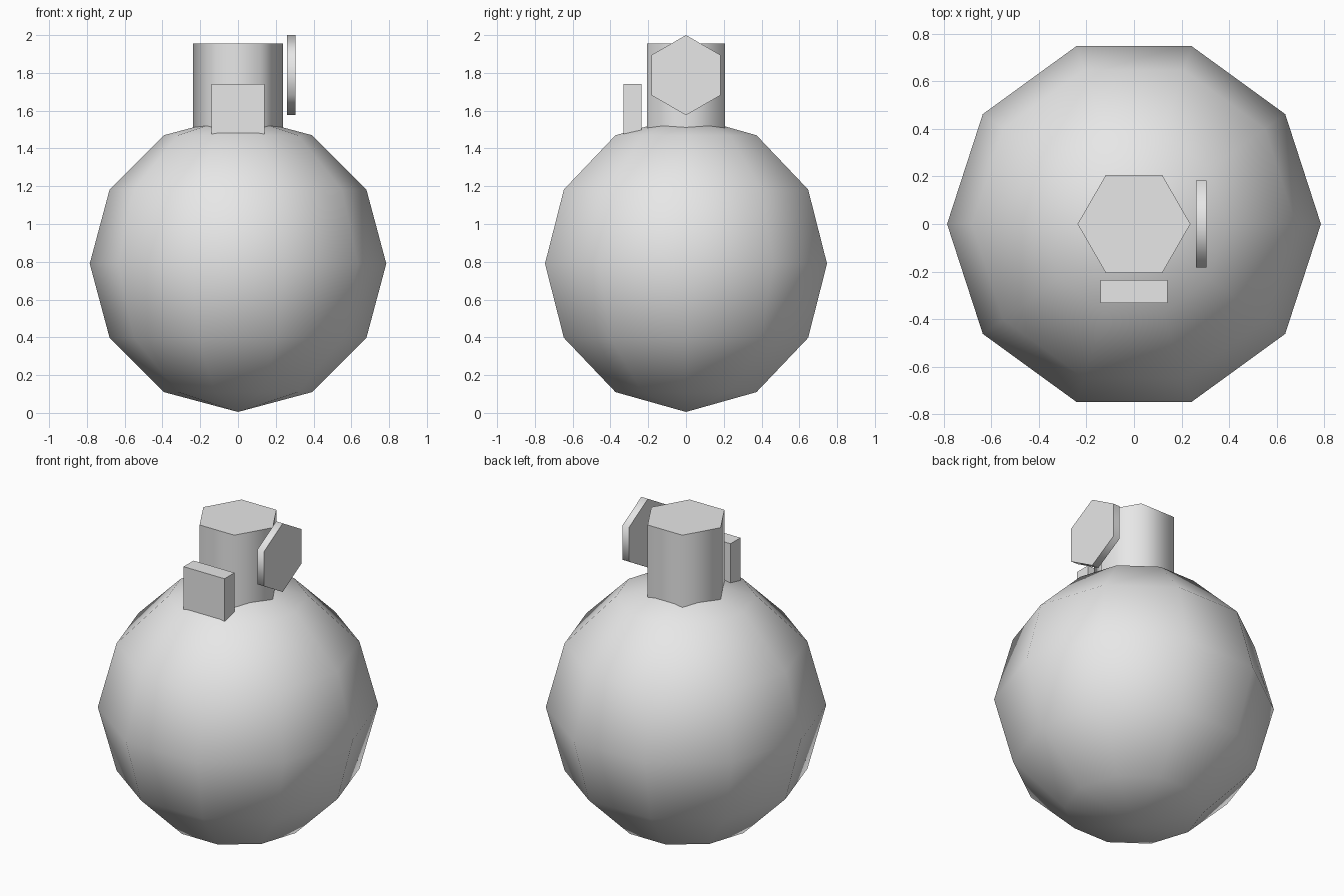
import bpy
from math import radians, pi

cube = bpy.data.objects.get("Cube")
if cube:
    bpy.data.objects.remove(cube, do_unlink=True)

grey = bpy.data.materials.new("light grey")
grey.use_nodes = True
grey.diffuse_color = (0.8, 0.8, 0.8, 1)
grey.node_tree.nodes["Principled BSDF"].inputs["Base Color"].default_value = (0.8, 0.8, 0.8, 1)


def finish(name):
    """Name the active object, colour it and smooth all but its right-angle edges."""
    obj = bpy.context.object
    obj.name = obj.data.name = name
    obj.data.materials.append(grey)
    bpy.ops.object.transform_apply(location=False, rotation=True, scale=True)
    bpy.ops.object.shade_smooth_by_angle(angle=radians(65))
    return obj


def hex_prism(name, radius, depth, location, rotation):
    bpy.ops.mesh.primitive_cylinder_add(vertices=6, radius=radius, depth=depth,
                                        location=location, rotation=rotation)
    return finish(name)


# Round body, with a corner of its outline on each side
bpy.ops.mesh.primitive_uv_sphere_add(segments=10, ring_count=6, radius=0.785,
                                     location=(0, 0, 0.79), rotation=(0, 0, pi / 2))
finish("body")

# Neck on top, corners pointing left and right
hex_prism("neck", 0.237, 0.5, (0, 0, 1.705), (0, 0, pi / 2))

# Thin upright disc beside the neck, corners pointing up and down
hex_prism("side_disc", 0.212, 0.045, (0.283, 0, 1.788), (0, pi / 2, pi))
disc = bpy.context.object
if max(v.co.z for v in disc.data.vertices) < 0.2:
    disc.rotation_euler.x = pi / 2

# Block in front of the neck
bpy.ops.mesh.primitive_cube_add(size=1, location=(0, -0.283, 1.6))
bpy.context.object.scale = (0.28, 0.097, 0.28)
finish("front_block")
